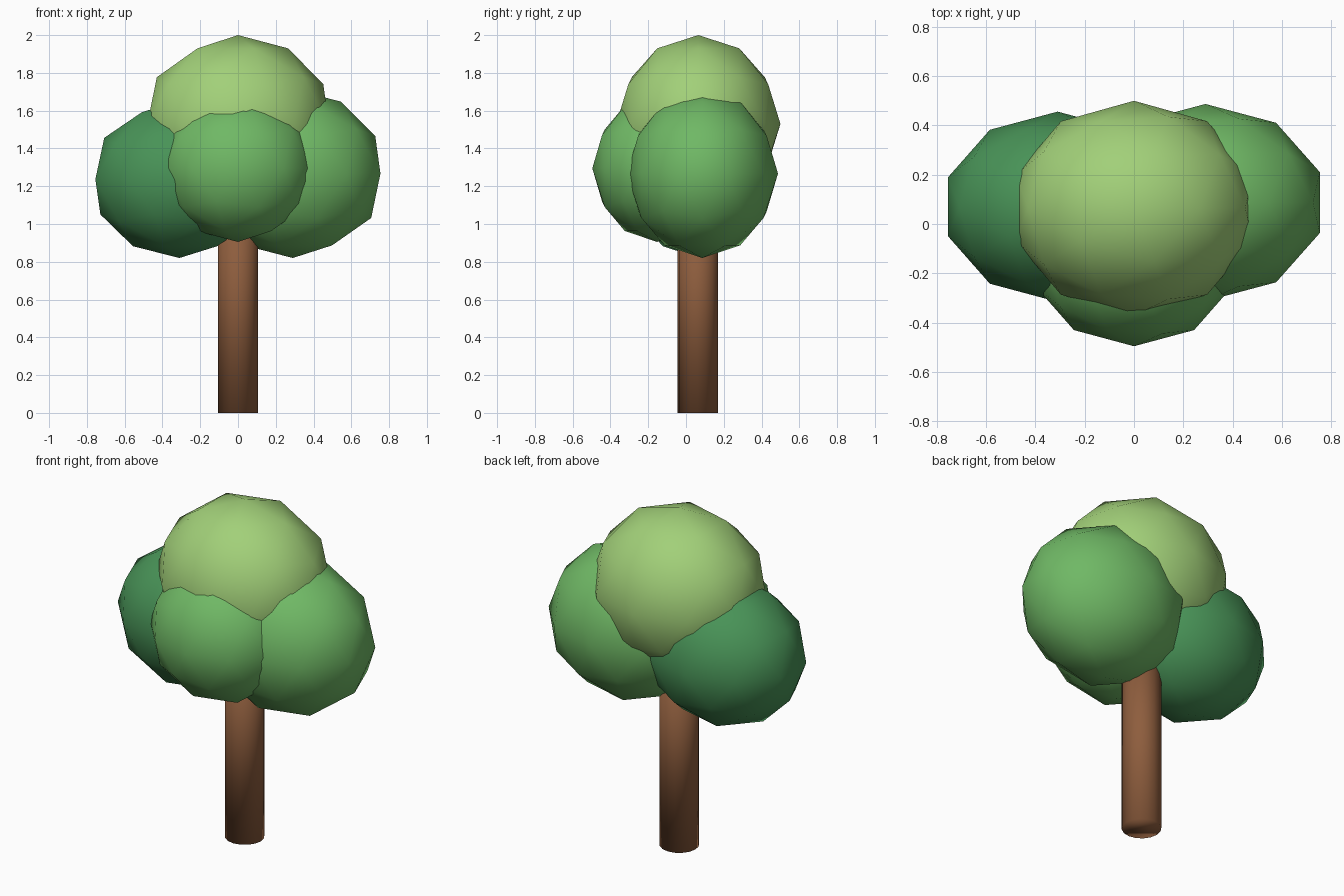
import bpy

if "Cube" in bpy.data.objects:
    bpy.data.objects.remove(bpy.data.objects["Cube"])


def material(name, rgb):
    m = bpy.data.materials.new(name)
    m.diffuse_color = (*rgb, 1)
    m.use_nodes = True
    m.node_tree.nodes["Principled BSDF"].inputs["Base Color"].default_value = m.diffuse_color
    return m


def finish(name, mat):
    ob = bpy.context.object
    ob.name = name
    ob.data.materials.append(mat)
    bpy.ops.object.transform_apply(location=False, rotation=False, scale=True)
    bpy.ops.object.shade_smooth()


def foliage(name, centre, radii, mat):
    bpy.ops.mesh.primitive_ico_sphere_add(subdivisions=2, radius=1, location=centre)
    bpy.context.object.scale = radii
    finish(name, mat)


bark = material("bark", (0.27, 0.11, 0.047))
light = material("light_leaves", (0.36, 0.63, 0.19))
mid = material("mid_leaves", (0.16, 0.48, 0.13))
dark = material("dark_leaves", (0.065, 0.29, 0.095))

# Trunk, running up into the crown
TRUNK_TOP = 1.2
bpy.ops.mesh.primitive_cylinder_add(vertices=16, radius=0.107, depth=TRUNK_TOP,
                                    location=(0, 0.063, TRUNK_TOP / 2))
finish("trunk", bark)

# Crown: four overlapping low-poly leaf masses
foliage("top_foliage", (0, 0.065, 1.53), (0.505, 0.435, 0.47), light)
foliage("right_foliage", (0.29, 0.087, 1.267), (0.488, 0.40, 0.447), mid)
foliage("left_foliage", (-0.31, 0.07, 1.237), (0.468, 0.386, 0.417), dark)
foliage("front_foliage", (0, -0.153, 1.295), (0.415, 0.343, 0.39), mid)
